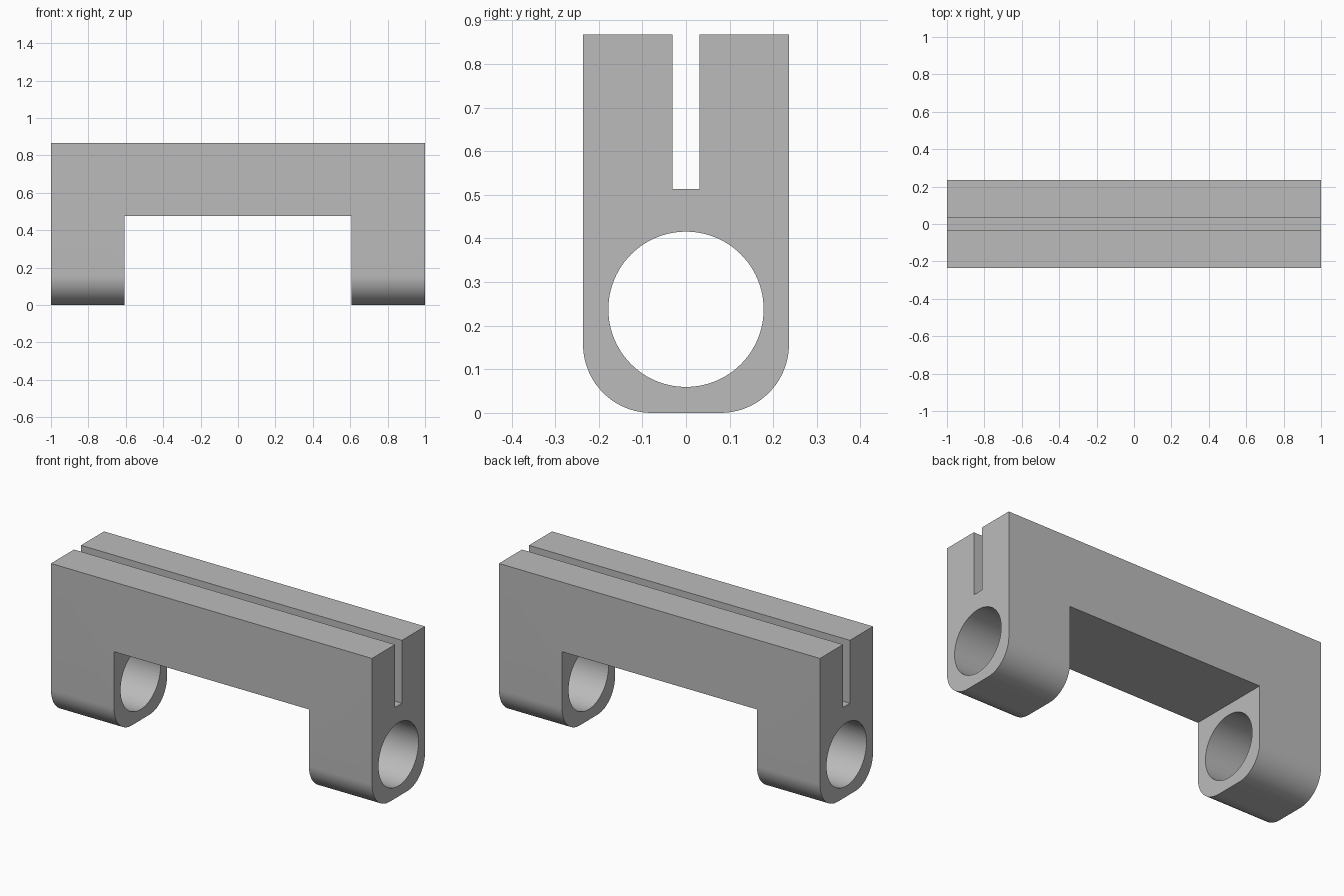
import bpy, bmesh
from math import sin, cos, pi, radians

cube = bpy.data.objects.get("Cube")
if cube:
    bpy.data.objects.remove(cube, do_unlink=True)

HALF_LEN, HALF_W, HEIGHT = 1.0, 0.236, 0.867
CORNER = 0.157                      # rounded lower edges
SLOT_HALF, SLOT_Z = 0.031, 0.513
BORE_R, BORE_Z = 0.178, 0.2375
GAP_HALF, GAP_Z = 0.607, 0.475

grey = bpy.data.materials.new("plain_grey")
grey.use_nodes = True
colour = (0.5, 0.5, 0.5, 1)
grey.diffuse_color = colour
grey.node_tree.nodes["Principled BSDF"].inputs["Base Color"].default_value = colour


def prism(name, outline, half_length):
    """Extrude a (y, z) outline along x, centred on x = 0."""
    bm = bmesh.new()
    face = bm.faces.new([bm.verts.new((-half_length, y, z)) for y, z in outline])
    new = bmesh.ops.extrude_face_region(bm, geom=[face])["geom"]
    verts = [v for v in new if isinstance(v, bmesh.types.BMVert)]
    bmesh.ops.translate(bm, vec=(2 * half_length, 0, 0), verts=verts)
    bmesh.ops.recalc_face_normals(bm, faces=bm.faces)
    mesh = bpy.data.meshes.new(name)
    bm.to_mesh(mesh)
    bm.free()
    mesh.materials.append(grey)
    obj = bpy.data.objects.new(name, mesh)
    bpy.context.collection.objects.link(obj)
    return obj


def arc(cy, cz, radius, start, end, steps):
    angles = [start + (end - start) * i / steps for i in range(steps + 1)]
    return [(cy + radius * cos(a), cz + radius * sin(a)) for a in angles]


# Slotted body with rounded lower edges: right half, then mirrored left half
half = arc(HALF_W - CORNER, CORNER, CORNER, -pi / 2, 0, 20)
half += [(HALF_W, HEIGHT), (SLOT_HALF, HEIGHT), (SLOT_HALF, SLOT_Z)]
body = prism("slotted_bracket", half + [(-y, z) for y, z in reversed(half)], HALF_LEN)

# Cutters for the gap between the legs and the round bore through both legs
gap = prism("gap_cutter", [(-1, -1), (1, -1), (1, GAP_Z), (-1, GAP_Z)], GAP_HALF)
bore = prism("bore_cutter", arc(0, BORE_Z, BORE_R, 0, 2 * pi, 96)[:-1], HALF_LEN + 0.2)

bpy.ops.object.select_all(action="DESELECT")
bpy.context.view_layer.objects.active = body
body.select_set(True)
for cutter in (gap, bore):
    mod = body.modifiers.new(cutter.name, "BOOLEAN")
    mod.operation = "DIFFERENCE"
    mod.solver = "EXACT"
    mod.object = cutter
    bpy.ops.object.modifier_apply(modifier=mod.name)
    bpy.data.objects.remove(cutter, do_unlink=True)

bpy.ops.object.shade_smooth_by_angle(angle=radians(30))
